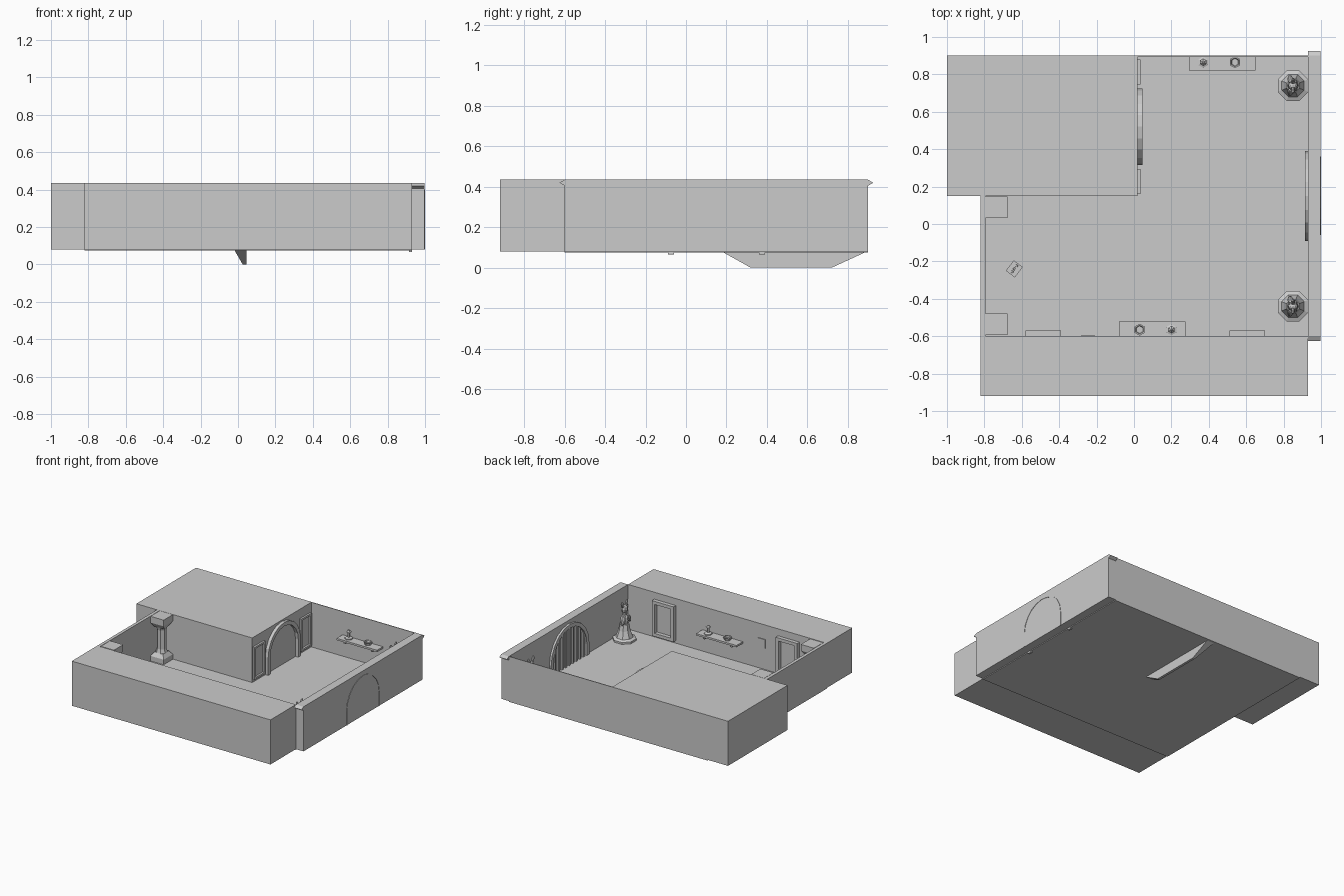
import bpy, bmesh, math
from mathutils import Vector, Matrix

default_cube = bpy.data.objects.get("Cube")
if default_cube:
    bpy.data.objects.remove(default_cube, do_unlink=True)

stone = bpy.data.materials.new("plain grey stone")
stone.use_nodes = True
GREY = (0.6, 0.6, 0.6, 1)
stone.diffuse_color = GREY
stone.node_tree.nodes["Principled BSDF"].inputs["Base Color"].default_value = GREY

FLOOR, TOP = 0.08, 0.435
SOUTH, NORTH, EAST, WEST = -0.6, 0.9, 0.93, -0.82


def finish(name, bm):
    bmesh.ops.recalc_face_normals(bm, faces=bm.faces)
    mesh = bpy.data.meshes.new(name)
    bm.to_mesh(mesh)
    bm.free()
    mesh.materials.append(stone)
    obj = bpy.data.objects.new(name, mesh)
    bpy.context.collection.objects.link(obj)
    return obj


def add_box(bm, xs, ys, zs, turn=0):
    low, high = Vector((xs[0], ys[0], zs[0])), Vector((xs[1], ys[1], zs[1]))
    place = (Matrix.Translation((low + high) / 2) @ Matrix.Rotation(turn, 4, 'Z')
             @ Matrix.Diagonal((*(high - low), 1)))
    bmesh.ops.create_cube(bm, size=1, matrix=place)


def box(name, xs, ys, zs, turn=0):
    bm = bmesh.new()
    add_box(bm, xs, ys, zs, turn)
    return finish(name, bm)


def extrude_x(name, outline, xs):
    """Extrude a closed (y, z) outline between two x positions."""
    bm = bmesh.new()
    face = bm.faces.new([bm.verts.new((xs[0], y, z)) for y, z in outline])
    grown = bmesh.ops.extrude_face_region(bm, geom=[face])
    moved = [v for v in grown["geom"] if isinstance(v, bmesh.types.BMVert)]
    bmesh.ops.translate(bm, verts=moved, vec=(xs[1] - xs[0], 0, 0))
    return finish(name, bm)


def lathe(name, centre, profile, sides, smooth=False):
    """Stack rings of (radius, z) and cap both ends."""
    bm = bmesh.new()
    rings = []
    for radius, z in profile:
        ring = []
        for i in range(sides):
            a = (i + 0.5) * math.tau / sides
            ring.append(bm.verts.new((centre[0] + radius * math.cos(a),
                                      centre[1] + radius * math.sin(a), z)))
        rings.append(ring)
    for low, high in zip(rings, rings[1:]):
        for i in range(sides):
            j = (i + 1) % sides
            bm.faces.new((low[i], low[j], high[j], high[i]))
    bm.faces.new(rings[0])
    bm.faces.new(rings[-1])
    obj = finish(name, bm)
    for p in obj.data.polygons:
        p.use_smooth = smooth
    return obj


def blob(name, centre, size, tilt=0):
    bm = bmesh.new()
    place = (Matrix.Translation(centre) @ Matrix.Rotation(tilt, 4, 'X')
             @ Matrix.Diagonal((*size, 1)))
    bmesh.ops.create_uvsphere(bm, u_segments=8, v_segments=6, radius=1, matrix=place)
    return finish(name, bm)


def half_circle(middle, spring, radius, steps=10):
    return [(middle + radius * math.cos(math.pi * i / steps),
             spring + radius * math.sin(math.pi * i / steps)) for i in range(steps + 1)]


def arch(name, middle, radius, width, crown, foot, xs):
    spring, inner = crown - radius, radius - width
    outline = [(middle + radius, foot)] + half_circle(middle, spring, radius)
    outline += [(middle - radius, foot), (middle - inner, foot)]
    outline += half_circle(middle, spring, inner)[::-1] + [(middle + inner, foot)]
    return extrude_x(name, outline, xs)


# Room shell: floor, solid blocks and thin walls
box("floor", (WEST, EAST), (SOUTH, NORTH), (FLOOR - 0.006, FLOOR))
box("corner_block", (-1, 0.02), (0.15, NORTH), (FLOOR, TOP))
box("south_block", (WEST, EAST), (-0.92, SOUTH), (FLOOR, TOP))
box("north_wall", (0.02, EAST), (NORTH - 0.006, NORTH), (FLOOR, TOP))
box("west_wall", (WEST, -0.795), (SOUTH, 0.15), (FLOOR, TOP))

# East wall with a pointed coping at both ends
coping, tip = TOP - 0.03, TOP - 0.015
extrude_x("east_wall", [(SOUTH, FLOOR), (NORTH, FLOOR), (NORTH, coping),
                        (NORTH + 0.025, tip), (NORTH, TOP), (SOUTH, TOP),
                        (SOUTH - 0.025, tip), (SOUTH, coping)], (EAST, 0.997))

# Barred gate in the east wall
GATE, REACH, CROWN = 0.15, 0.24, 0.41
arch("gate_frame", GATE, REACH, 0.03, CROWN, 0.065, (0.914, EAST))
arch("outer_gate_trim", GATE, 0.21, 0.01, CROWN - 0.01, FLOOR, (0.99, 1))
bars = bmesh.new()
for i in range(-4, 5):
    y = GATE + i * 0.045
    height = CROWN - REACH + math.sqrt(0.21 ** 2 - (y - GATE) ** 2)
    add_box(bars, (0.918, EAST), (y - 0.008, y + 0.008), (FLOOR, height))
finish("gate_bars", bars)

# Inner archway with the tapered footing under it
arch("inner_archway", 0.52, 0.205, 0.03, 0.425, 0.01, (0.02, 0.045))
footing = bmesh.new()
for x, y, z in [(-0.02, 0.18, FLOOR), (0.045, 0.18, FLOOR), (-0.02, 0.89, FLOOR),
                (0.045, 0.89, FLOOR), (0.025, 0.32, 0), (0.045, 0.32, 0),
                (0.025, 0.72, 0), (0.045, 0.72, 0)]:
    footing.verts.new((x, y, z - 0.002 if z else 0))
bmesh.ops.convex_hull(footing, input=footing.verts)
finish("arch_footing", footing)


# Raised rectangular frames with recessed panels
def frame(name, axis, span, depth, zs, rim=0.025):
    bm = bmesh.new()
    a, b = span
    low, high = zs
    pieces = [((a, a + rim), zs), ((b - rim, b), zs),
              ((a, b), (low, low + rim)), ((a, b), (high - rim, high))]
    for along, up in pieces:
        if axis == 'X':
            add_box(bm, along, depth, up)
        else:
            add_box(bm, depth, along, up)
    finish(name, bm)


for side, start in (("left", 0.51), ("right", -0.58)):
    frame(side + "_wall_frame", 'X', (start, start + 0.19), (SOUTH, SOUTH + 0.03), (0.1, 0.38))
for side, start in (("front", 0.16), ("back", 0.745)):
    frame(side + "_arch_panel", 'Y', (start, start + 0.135), (0.02, 0.035), (0.1, 0.36), 0.015)
box("wall_plaque", (-0.28, -0.21), (SOUTH, SOUTH + 0.006), (0.25, 0.32))


# Shelves, each with a candle and a hexagonal cup
def shelf(name, x, wall, inward, candle_x, cup_x):
    edge = wall + inward * 0.08
    ys = (min(wall, edge), max(wall, edge))
    middle = (wall + edge) / 2 - inward * 0.005
    top = 0.25
    box(name + "_shelf", (x, x + 0.355), ys, (top - 0.015, top))
    for offset in (0.05, 0.29):
        box(name + "_bracket", (x + offset, x + offset + 0.015),
            (middle - 0.03, middle + 0.03), (top - 0.035, top - 0.015))
    lathe(name + "_candle", (candle_x, middle), [(0.03, top), (0.03, top + 0.008),
          (0.01, top + 0.015), (0.01, top + 0.05), (0.02, top + 0.055), (0.004, top + 0.07)], 6)
    lathe(name + "_cup", (cup_x, middle), [(0.025, top), (0.032, top + 0.02),
          (0.024, top + 0.02), (0.02, top + 0.008)], 6)


shelf("south", -0.08, SOUTH, 1, 0.2, 0.03)
shelf("north", 0.295, NORTH, -1, 0.37, 0.54)

# Square pillars with waisted shafts along the west wall
half = 0.0577 * math.sqrt(2)
for name, y in (("front", -0.535), ("back", 0.09)):
    spot = (-0.735, y)
    lathe(name + "_pillar_base", spot, [(half, FLOOR), (half, 0.12), (half * 0.65, 0.15)], 4)
    lathe(name + "_pillar_shaft", spot, [(0.045, 0.15), (0.036, 0.18), (0.036, 0.33),
                                         (0.045, 0.36)], 8)
    lathe(name + "_pillar_capital", spot, [(half * 0.65, 0.35), (half, 0.385), (half, TOP)], 4)

# Robed statues on octagonal plinths
for name, y in (("front", -0.44), ("back", 0.74)):
    x = 0.85
    lathe(name + "_statue_robe", (x, y), [(0.088, FLOOR), (0.088, 0.095), (0.065, 0.105),
          (0.045, 0.16), (0.036, 0.21)], 8)
    blob(name + "_statue_body", (x, y, 0.235), (0.03, 0.036, 0.05))
    blob(name + "_statue_neck", (x, y, 0.285), (0.016, 0.016, 0.03))
    blob(name + "_statue_head", (x, y, 0.325), (0.025, 0.027, 0.032))
    for s in (-1, 1):
        blob(name + "_statue_arm", (x - 0.015, y + s * 0.035, 0.245), (0.015, 0.014, 0.04), s * 0.4)
        blob(name + "_statue_ear", (x, y + s * 0.025, 0.362), (0.01, 0.014, 0.03), -s * 0.4)

# Small tablet left on the floor
box("floor_tablet", (-0.67, -0.61), (-0.275, -0.205), (FLOOR, FLOOR + 0.012), -0.65)
for i in (-1, 0, 1):
    lathe("tablet_stud", (-0.64 + i * 0.012, -0.24 + i * 0.016),
          [(0.008, FLOOR + 0.01), (0.006, FLOOR + 0.018)], 6)
